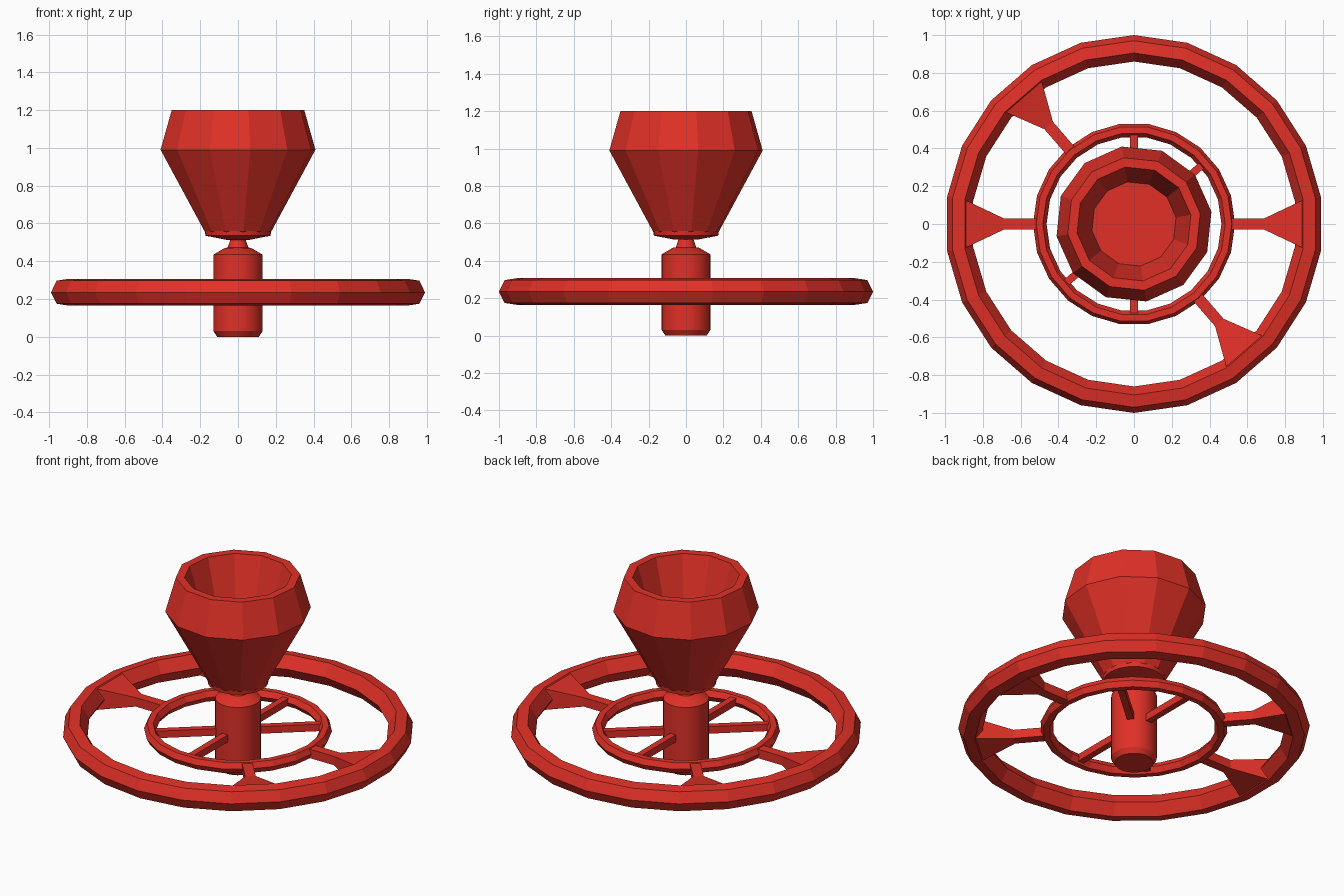
import bpy, bmesh, math

if "Cube" in bpy.data.objects:
    bpy.data.objects.remove(bpy.data.objects["Cube"])

red = bpy.data.materials.new("red paint")
red.diffuse_color = (0.75, 0.03, 0.02, 1)
red.use_nodes = True
red.node_tree.nodes["Principled BSDF"].inputs["Base Color"].default_value = red.diffuse_color
MID = 0.235  # height of the wheel plane


def finish(bm, name):
    bmesh.ops.recalc_face_normals(bm, faces=bm.faces)
    me = bpy.data.meshes.new(name)
    bm.to_mesh(me)
    bm.free()
    ob = bpy.data.objects.new(name, me)
    bpy.context.collection.objects.link(ob)
    me.materials.append(red)
    return ob


def loft(bm, loops, closed=False):
    """Skin a list of equally long point loops."""
    rows = [[bm.verts.new(p) for p in loop] for loop in loops]
    pairs = list(zip(rows, rows[1:]))
    if closed:
        pairs.append((rows[-1], rows[0]))
    for a, b in pairs:
        for i in range(len(a)):
            j = (i + 1) % len(a)
            bm.faces.new((a[i], a[j], b[j], b[i]))
    if not closed:
        bm.faces.new(rows[0])
        bm.faces.new(rows[-1])


def lathe(name, profile, sides, turn=0.0, closed=False):
    """Revolve (radius, z) points around the vertical axis."""
    bm = bmesh.new()
    angles = [math.radians(turn + 360 * i / sides) for i in range(sides)]
    loft(bm, [[(r * math.cos(a), r * math.sin(a), z) for a in angles]
              for r, z in profile], closed)
    return finish(bm, name)


def spoke(name, angle, sections):
    """Radial bar from (radius, half width, half height) sections."""
    a = math.radians(angle)
    c, s = math.cos(a), math.sin(a)
    bm = bmesh.new()
    loft(bm, [[(r * c - w * u * s, r * s + w * u * c, MID + h * v)
               for u, v in ((-1, -1), (1, -1), (1, 1), (-1, 1))]
              for r, w, h in sections])
    return finish(bm, name)


# outer and inner wheel rims
lathe("outer_ring", [(1.0, MID), (0.97, 0.297), (0.905, 0.307), (0.86, MID),
                     (0.905, 0.165), (0.97, 0.175)], 22, 90, True)
lathe("inner_ring", [(0.535, MID), (0.518, 0.268), (0.483, 0.268), (0.463, MID),
                     (0.483, 0.202), (0.518, 0.202)], 22, 0, True)

# flared outer spokes and thin inner spokes
for i, ang in enumerate((0, 130.9, 180, 310.9)):
    spoke(f"flared_spoke_{i + 1}", ang,
          [(0.51, 0.03, 0.028), (0.69, 0.03, 0.028), (0.89, 0.125, 0.066)])
for i, ang in enumerate((40.9, 90, 220.9, 270)):
    spoke(f"inner_spoke_{i + 1}", ang, [(0.11, 0.02, 0.022), (0.48, 0.02, 0.022)])

# central hub with a narrow neck
hub = lathe("hub", [(0.11, 0), (0.13, 0.03), (0.13, 0.435), (0.07, 0.47),
                    (0.055, 0.472), (0.037, 0.525)], 32)

# round collar under the cup
collar = lathe("cup_collar", [(0.06, 0.513), (0.172, 0.535), (0.176, 0.56)], 32)

# faceted hollow cup
lathe("cup", [(0.165, 0.545), (0.18, 0.56), (0.415, 0.99), (0.355, 1.2),
              (0.305, 1.2), (0.225, 0.94)], 12, 9)

# smooth the round parts
for ob in (hub, collar):
    bpy.ops.object.select_all(action='DESELECT')
    ob.select_set(True)
    bpy.context.view_layer.objects.active = ob
    bpy.ops.object.shade_smooth_by_angle(angle=math.radians(25))
